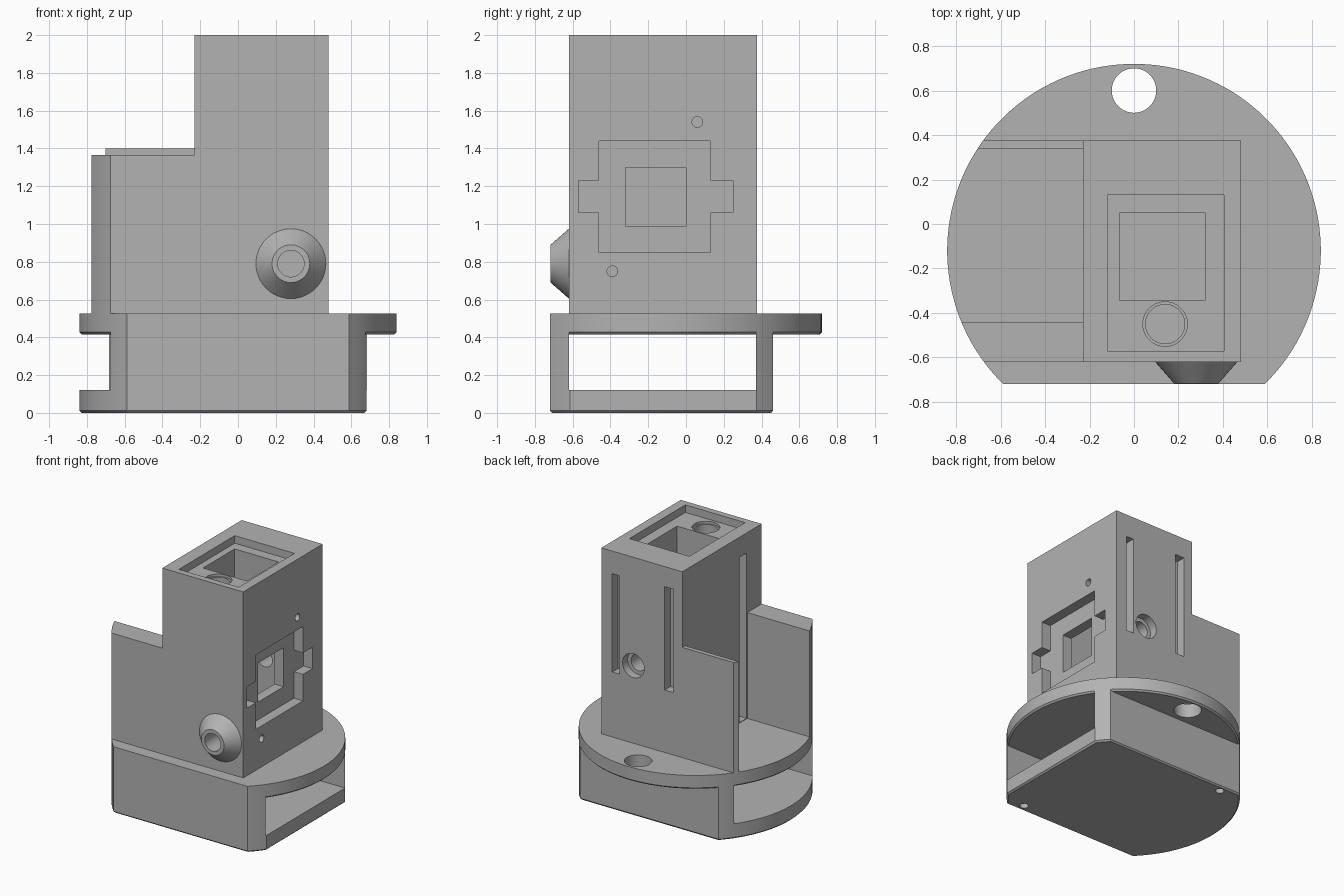
import bpy, bmesh, math
from mathutils import Matrix, Vector

old = bpy.data.objects.get("Cube")
if old:
    bpy.data.objects.remove(old)

grey = bpy.data.materials.new("plain grey")
grey.use_nodes = True
grey.diffuse_color = (0.45, 0.45, 0.45, 1)
grey.node_tree.nodes["Principled BSDF"].inputs["Base Color"].default_value = (0.45, 0.45, 0.45, 1)

RADIUS, CENTRE_Y = 0.84, -0.12
FRONT = -0.72


def finish(name, bm):
    bmesh.ops.recalc_face_normals(bm, faces=bm.faces)
    mesh = bpy.data.meshes.new(name)
    bm.to_mesh(mesh)
    bm.free()
    mesh.materials.append(grey)
    ob = bpy.data.objects.new(name, mesh)
    bpy.context.collection.objects.link(ob)
    return ob


def clip(points, axis, limit, sign):
    """Keep the part of a convex outline where sign * coordinate <= sign * limit."""
    out = []
    for i, b in enumerate(points):
        a = points[i - 1]
        da, db = sign * (a[axis] - limit), sign * (b[axis] - limit)
        if da * db < 0:
            out.append(a.lerp(b, da / (da - db)))
        if db <= 0:
            out.append(b)
    return out


def disc_part(name, z0, z1, y0=FRONT, y1=1, x1=1, chamfer=0):
    """Slice of the round footprint between flat limits, extruded upward."""
    steps = 128
    pts = [Vector((RADIUS * math.cos(t), CENTRE_Y + RADIUS * math.sin(t), z0))
           for t in (2 * math.pi * (i + 0.5) / steps for i in range(steps))]
    for axis, limit, sign in ((1, y0, -1), (1, y1, 1), (0, x1, 1)):
        pts = clip(pts, axis, limit, sign)
    bm = bmesh.new()
    face = bm.faces.new([bm.verts.new(p) for p in pts])
    top = bmesh.ops.extrude_face_region(bm, geom=[face])["geom"]
    bmesh.ops.translate(bm, vec=(0, 0, z1 - z0),
                        verts=[v for v in top if isinstance(v, bmesh.types.BMVert)])
    if chamfer:
        rim = [e for e in bm.edges if all(abs(v.co.z - z0) < 1e-5 for v in e.verts)]
        bmesh.ops.bevel(bm, geom=rim, offset=chamfer, segments=1, affect='EDGES')
    return finish(name, bm)


def box(name, x, y, z):
    bm = bmesh.new()
    size = [b - a for a, b in (x, y, z)]
    mid = [(a + b) / 2 for a, b in (x, y, z)]
    bmesh.ops.create_cube(bm, size=1, matrix=Matrix.Translation(mid) @ Matrix.Diagonal((*size, 1)))
    return finish(name, bm)


def rod(name, start, end, r1, r2=None):
    start, end = Vector(start), Vector(end)
    way = end - start
    turn = way.to_track_quat('Z', 'Y').to_matrix().to_4x4()
    bm = bmesh.new()
    bmesh.ops.create_cone(bm, cap_ends=True, segments=48, radius1=r1,
                          radius2=r1 if r2 is None else r2, depth=way.length,
                          matrix=Matrix.Translation((start + end) / 2) @ turn)
    return finish(name, bm)


def cut(ob, *cutters):
    for c in cutters:
        mod = ob.modifiers.new("cut", 'BOOLEAN')
        mod.operation, mod.solver, mod.object = 'DIFFERENCE', 'EXACT', c
        bpy.context.view_layer.objects.active = ob
        bpy.ops.object.modifier_apply(modifier=mod.name)
        bpy.data.objects.remove(c)


# Base: bottom slab, two walls with an open slot between, round flange above
slab = disc_part("bottom_slab", 0, 0.12, y1=0.46, x1=0.68, chamfer=0.012)
cut(slab, *[rod("screw_hole", (x, y, -0.1), (x, y, 0.1), 0.032)
            for x, y in ((0.48, -0.66), (-0.46, 0.41))])
front_wall = disc_part("base_front_wall", 0.12, 0.45, y1=-0.62)
back_wall = disc_part("base_back_wall", 0.12, 0.45, y0=0.37, y1=0.46)
flange = disc_part("round_flange", 0.415, 0.525, chamfer=0.012)
cut(flange, rod("flange_hole", (0, 0.6, 0.3), (0, 0.6, 0.7), 0.1))

# Low side walls that follow the round edge
side_front = disc_part("side_front_wall", 0.525, 1.365, y0=-0.62, y1=-0.44, x1=-0.23)
side_back = disc_part("side_back_wall", 0.525, 1.4, y0=0.34, y1=0.375, x1=-0.23)

# Tower with its top well, side window, slots and bores
tower = box("tower", (-0.23, 0.48), (-0.62, 0.375), (0.525, 2))
cut(tower,
    box("top_recess", (-0.12, 0.405), (-0.57, 0.13), (1.94, 2.1)),
    box("shaft", (-0.065, 0.32), (-0.345, 0.05), (0.85, 2.1)),
    rod("top_bore", (0.14, -0.45, 1.7), (0.14, -0.45, 2.1), 0.088),
    rod("top_counterbore", (0.14, -0.45, 1.92), (0.14, -0.45, 2.1), 0.1),
    box("window_recess", (0.4, 0.6), (-0.46, 0.13), (0.85, 1.44)),
    box("window_arms", (0.4, 0.6), (-0.57, 0.25), (1.06, 1.23)),
    box("window", (0.2, 0.6), (-0.32, 0), (0.99, 1.3)),
    rod("pin_hole_high", (0.38, 0.06, 1.54), (0.6, 0.06, 1.54), 0.028),
    rod("pin_hole_low", (0.38, -0.39, 0.75), (0.6, -0.39, 0.75), 0.028),
    box("back_slot_a", (0.32, 0.385), (0.3, 0.5), (1.04, 1.82)),
    box("back_slot_b", (-0.155, -0.075), (0.3, 0.5), (1.02, 1.84)),
    box("side_slot", (-0.4, -0.15), (-0.43, -0.34), (0.53, 1.84)),
    rod("back_bore", (0.2, 0, 1.14), (0.2, 0.5, 1.14), 0.065),
    rod("back_counterbore", (0.2, 0.31, 1.14), (0.2, 0.5, 1.14), 0.095),
    rod("front_bore", (0.28, -0.8, 0.79), (0.28, -0.4, 0.79), 0.07))

# Conical nozzle on the front
nozzle = rod("front_nozzle", (0.28, -0.62, 0.79), (0.28, -0.717, 0.79), 0.185, 0.1)
cut(nozzle, rod("nozzle_bore", (0.28, -0.8, 0.79), (0.28, -0.5, 0.79), 0.07))

for ob in bpy.context.view_layer.objects:
    ob.select_set(False)
for ob in (slab, front_wall, back_wall, flange, side_front, side_back, tower, nozzle):
    ob.select_set(True)
bpy.context.view_layer.objects.active = tower
bpy.ops.object.shade_smooth_by_angle(angle=math.radians(30))
